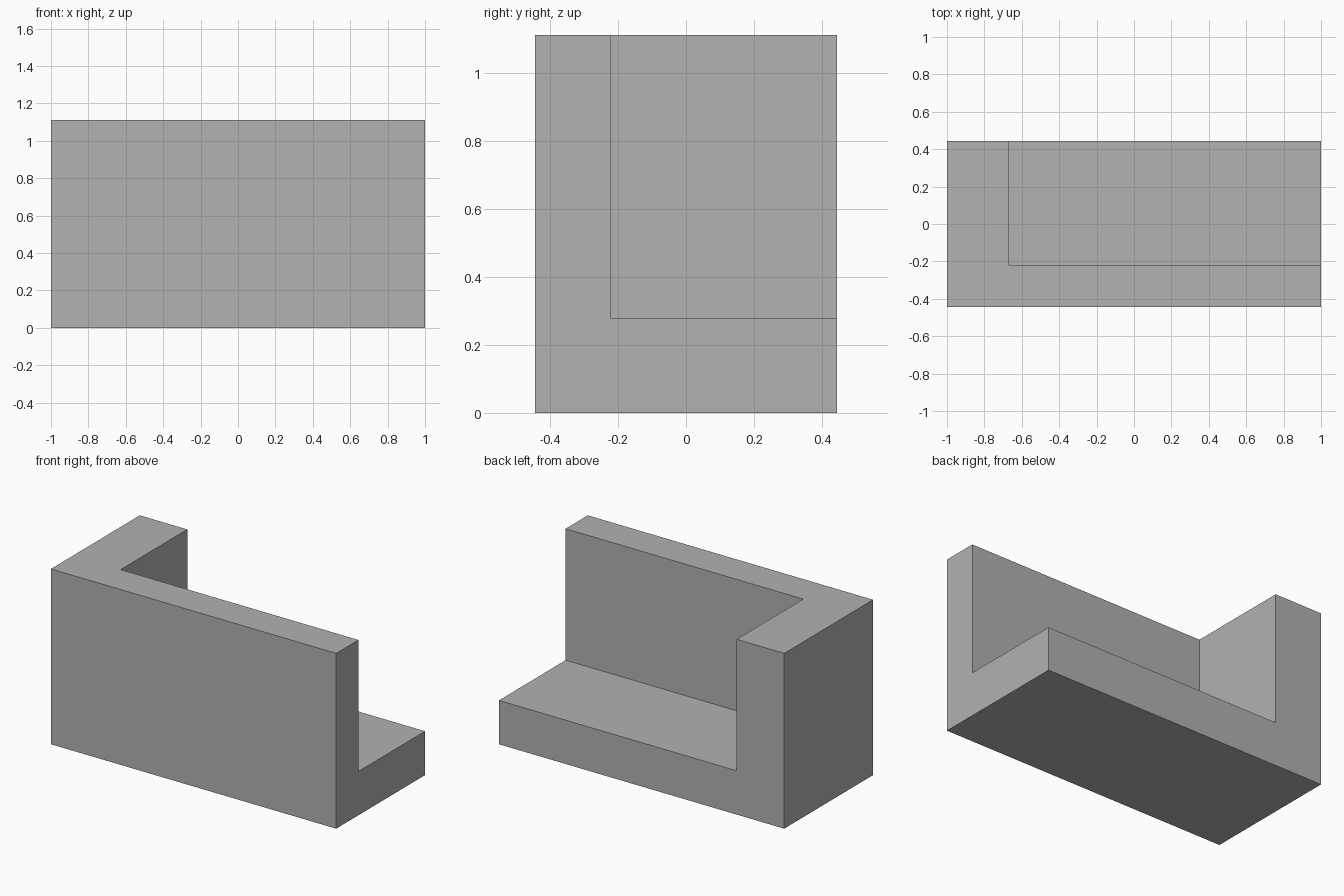
import bpy
import bmesh
from mathutils import Vector

cube = bpy.data.objects.get("Cube")
if cube:
    bpy.data.objects.remove(cube, do_unlink=True)

# Overall size and wall thicknesses
WIDTH, DEPTH, HEIGHT = 2.0, 0.889, 1.111
END_WALL, FRONT_WALL, FLOOR = 0.333, 0.222, 0.278

grey = bpy.data.materials.new("plain grey")
grey.use_nodes = True
colour = (0.445, 0.445, 0.445, 1)
grey.diffuse_color = colour
grey.node_tree.nodes["Principled BSDF"].inputs["Base Color"].default_value = colour


def box(name, low, high):
    """Axis-aligned box between two opposite corners."""
    low, high = Vector(low), Vector(high)
    bm = bmesh.new()
    bmesh.ops.create_cube(bm, size=1)
    bmesh.ops.scale(bm, vec=high - low, verts=bm.verts)
    bmesh.ops.translate(bm, vec=(low + high) / 2, verts=bm.verts)
    mesh = bpy.data.meshes.new(name)
    bm.to_mesh(mesh)
    bm.free()
    mesh.materials.append(grey)
    obj = bpy.data.objects.new(name, mesh)
    bpy.context.collection.objects.link(obj)
    return obj


# Solid block, with a front wall, an end wall and a floor left standing
block = box("corner_block", (-WIDTH / 2, -DEPTH / 2, 0), (WIDTH / 2, DEPTH / 2, HEIGHT))

# Recess open to the top, back and left end
cutter = box("recess_cutter",
             (-WIDTH / 2 + END_WALL, -DEPTH / 2 + FRONT_WALL, FLOOR),
             (WIDTH, DEPTH, HEIGHT * 2))
cutter.hide_render = True

cut = block.modifiers.new("recess", "BOOLEAN")
cut.operation = "DIFFERENCE"
cut.solver = "EXACT"
cut.object = cutter

# Apply the cut and drop the cutter
bpy.context.view_layer.objects.active = block
bpy.ops.object.modifier_apply(modifier=cut.name)
bpy.data.objects.remove(cutter, do_unlink=True)
